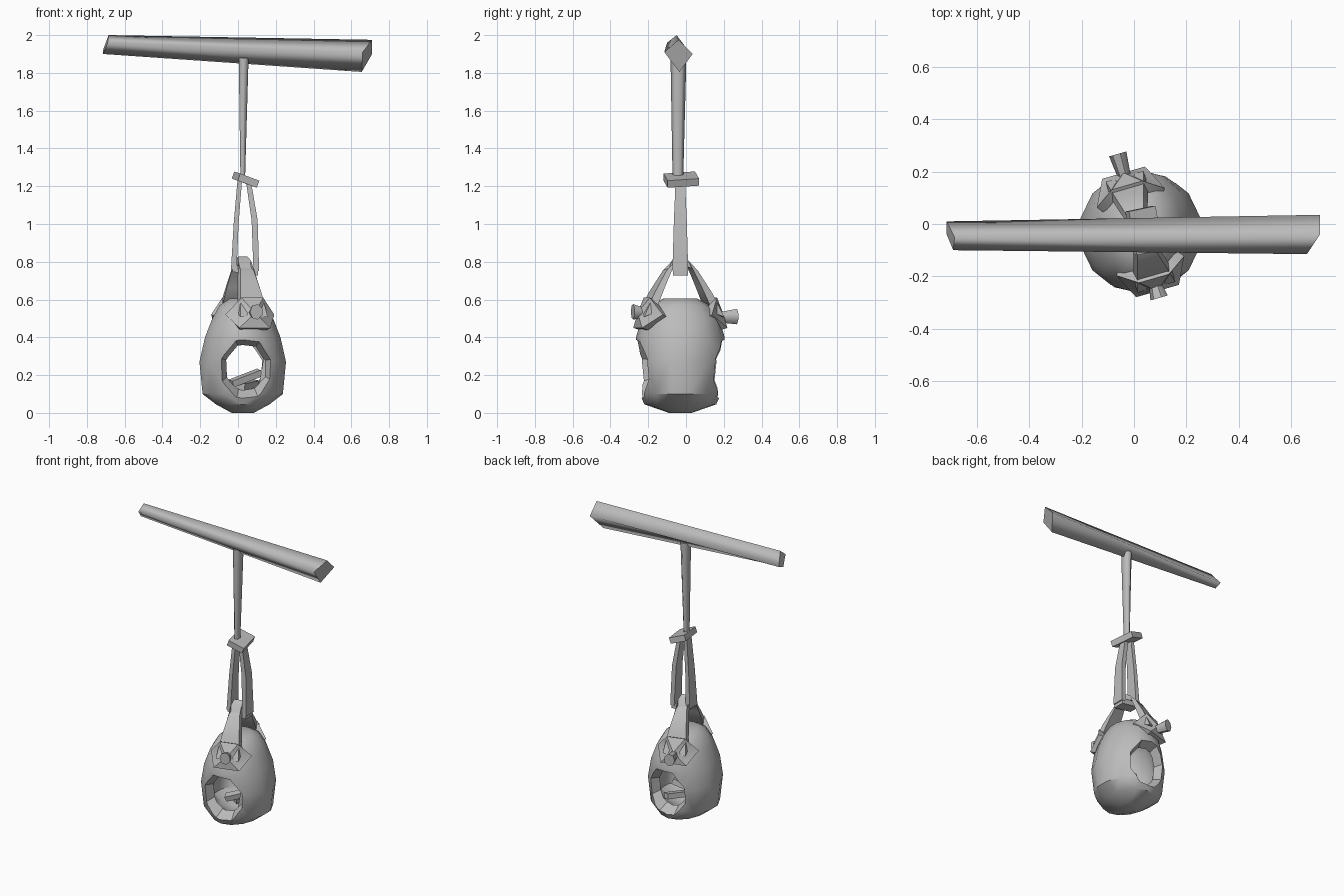
import bpy, bmesh
from math import radians, cos, sin, pi
from mathutils import Vector, Matrix

cube = bpy.data.objects.get("Cube")
if cube:
    bpy.data.objects.remove(cube)

grey = bpy.data.materials.new("plain grey")
grey.use_nodes = True
GREY = (0.5, 0.5, 0.5, 1)
grey.diffuse_color = GREY
grey.node_tree.nodes["Principled BSDF"].inputs["Base Color"].default_value = GREY

CENTRE = Vector((0.025, -0.03, 0))
TURN = Matrix.Translation(CENTRE) @ Matrix.Rotation(radians(16), 4, 'Z')


def finish(name, bm, matrix=Matrix(), angle=45):
    bmesh.ops.transform(bm, matrix=matrix, verts=bm.verts)
    bmesh.ops.recalc_face_normals(bm, faces=bm.faces)
    mesh = bpy.data.meshes.new(name)
    bm.to_mesh(mesh)
    bm.free()
    mesh.materials.append(grey)
    obj = bpy.data.objects.new(name, mesh)
    bpy.context.collection.objects.link(obj)
    if angle:
        smooth(obj, angle)
    return obj


def smooth(obj, angle):
    bpy.ops.object.select_all(action='DESELECT')
    obj.select_set(True)
    bpy.context.view_layer.objects.active = obj
    bpy.ops.object.shade_smooth_by_angle(angle=radians(angle))


def ring(centre, u, v, sides=4):
    """Points around a centre, spanned by two half-axis vectors."""
    c, u, v = Vector(centre), Vector(u), Vector(v)
    k = 2 ** 0.5 if sides == 4 else 1
    turns = [2 * pi * (i + 0.5) / sides for i in range(sides)]
    return [c + k * (u * cos(t) + v * sin(t)) for t in turns]


def loft(name, rings, matrix=Matrix(), angle=45, round_sides=False):
    """Skin a row of rings and cap both ends."""
    bm = bmesh.new()
    rows = [[bm.verts.new(p) for p in r] for r in rings]
    n = len(rows[0])
    for a, b in zip(rows, rows[1:]):
        for i in range(n):
            f = bm.faces.new((a[i], a[(i + 1) % n], b[(i + 1) % n], b[i]))
            f.smooth = round_sides
    bm.faces.new(rows[0])
    bm.faces.new(rows[-1])
    return finish(name, bm, matrix, 0 if round_sides else angle)


def box(name, centre, size, rotation):
    bm = bmesh.new()
    bmesh.ops.create_cube(bm, size=1, matrix=Matrix.Diagonal((*size, 1)))
    turn = Matrix.Identity(3)
    for a, axis in zip(rotation, 'XYZ'):
        turn = Matrix.Rotation(radians(a), 3, axis) @ turn
    return finish(name, bm, Matrix.Translation(centre) @ turn.to_4x4(), 30)


# Crooked top beam, with slanted ends
left_end = [(-0.715, -0.04, 1.9), (-0.715, 0.01, 1.92), (-0.685, -0.05, 2.0), (-0.69, -0.1, 1.96)]
right_end = [(0.655, -0.035, 1.805), (0.71, 0.035, 1.9), (0.71, -0.04, 1.975), (0.66, -0.115, 1.91)]
loft("top_beam", [[Vector(p) for p in e] for e in (left_end, right_end)], round_sides=True)

# Tapered hanging rod
loft("hanging_rod", [ring((0.03, -0.04, 1.88), (0.03, 0, 0), (0, 0.042, 0), 6),
                     ring((0.025, -0.043, 1.23), (0.014, 0, 0), (0, 0.028, 0), 6)], round_sides=True)

# Tilted clip below the rod
box("rope_clip", (0.04, -0.025, 1.235), (0.11, 0.17, 0.04), (4, 20, 12))

# Loop: two straps and the bar joining them at the bottom
straps = {
    "right_strap": [(0.01, 1.24, 0.012, 0.025), (-0.01, 1.0, 0.013, 0.034), (-0.022, 0.76, 0.015, 0.042)],
    "left_strap": [(0.055, 1.23, 0.013, 0.025), (0.088, 1.02, 0.016, 0.034), (0.097, 0.75, 0.015, 0.042)],
}
for name, stations in straps.items():
    loft(name, [ring((x, -0.03, z), (w, 0, 0), (0, d, 0)) for x, z, w, d in stations], angle=40)
loft("loop_bar", [ring((x, -0.03, z), (0, 0.04, 0), (0, 0, 0.018)) for x, z in ((-0.03, 0.765), (0.105, 0.745))])

# Arched handle gripping the pot
half = [(0.19, 0.52, 0.075, 0.03, 0.012), (0.13, 0.65, 0.058, 0.028, 0.014), (0.06, 0.78, 0.036, 0.025, 0.025)]
arch = [ring((0, -r, z), (w, 0, 0), (0, t, v)) for r, z, w, t, v in half]
arch.append(ring((0, 0, 0.805), (0.026, 0, 0), (0, 0, 0.022)))
arch += [ring((0, r, z), (w, 0, 0), (0, -t, v)) for r, z, w, t, v in reversed(half)]
loft("arched_handle", arch, TURN, 50)

# Flared clasp and peg at each foot of the handle
right_half = [(0.06, 0.185, 0.61), (0.135, 0.135, 0.52), (0.085, 0.235, 0.45)]
for side, word, reach, height in ((-1, "front", 0.262, 0.53), (1, "back", 0.31, 0.505)):
    bm = bmesh.new()
    rim = right_half + [(-x, y, z) for x, y, z in reversed(right_half)]
    verts = [bm.verts.new((x, side * y, z)) for x, y, z in rim]
    hub = bm.verts.new((0, side * 0.235, 0.53))
    for a, b in zip(verts, verts[1:] + verts[:1]):
        bm.faces.new((a, b, hub))
    bmesh.ops.recalc_face_normals(bm, faces=bm.faces)
    if sum(f.normal.y for f in bm.faces) * side < 0:
        bmesh.ops.reverse_faces(bm, faces=bm.faces)
    bmesh.ops.solidify(bm, geom=bm.faces[:], thickness=0.035)
    finish(word + "_clasp", bm, TURN, 40)
    loft(word + "_peg", [ring((0, side * 0.2, height), (0.024, 0, 0), (0, 0, 0.026), 7),
                         ring((0, side * reach, height + 0.005), (0.036, 0, 0), (0, 0, 0.042), 7)], TURN, 50)

# Hollow pot: height, half width, half depth of each ring
profile = [(0, 0.06, 0.06), (0.045, 0.145, 0.19), (0.1, 0.218, 0.215), (0.27, 0.235, 0.235),
           (0.4, 0.205, 0.235), (0.5, 0.165, 0.205), (0.57, 0.125, 0.155), (0.605, 0.07, 0.09)]


def pot_rings(scale, base):
    return [ring(CENTRE + Vector((0, 0, base + z * scale)), (x * scale, 0, 0), (0, y * scale, 0), 14)
            for z, x, y in profile]


pot = loft("round_pot", pot_rings(1, 0))
cutters = [loft("cavity_cutter", pot_rings(0.74, 0.08))]
for side, word, x in ((-1, "front", 0.055), (1, "back", 0.035)):
    cutters.append(loft(word + "_window_cutter", [
        ring((x, -0.03 + side * 0.25, 0.22), (0.178, 0, 0), (0, 0, 0.188), 8),
        ring((x - 0.01, -0.03 + side * 0.13, 0.235), (0.108, 0, 0), (0, 0, 0.113), 8)]))
for cutter in cutters:
    cutter.hide_render = True
    mod = pot.modifiers.new("cut", 'BOOLEAN')
    mod.operation, mod.solver, mod.object = 'DIFFERENCE', 'EXACT', cutter
    bpy.ops.object.select_all(action='DESELECT')
    bpy.context.view_layer.objects.active = pot
    pot.select_set(True)
    bpy.ops.object.modifier_apply(modifier=mod.name)
    bpy.data.objects.remove(cutter)
smooth(pot, 35)

# Small blocks lying inside the pot
box("upper_block", (0.04, -0.05, 0.185), (0.17, 0.05, 0.035), (10, -20, 20))
box("lower_block", (0.05, 0.02, 0.15), (0.05, 0.17, 0.035), (6, 10, -25))
